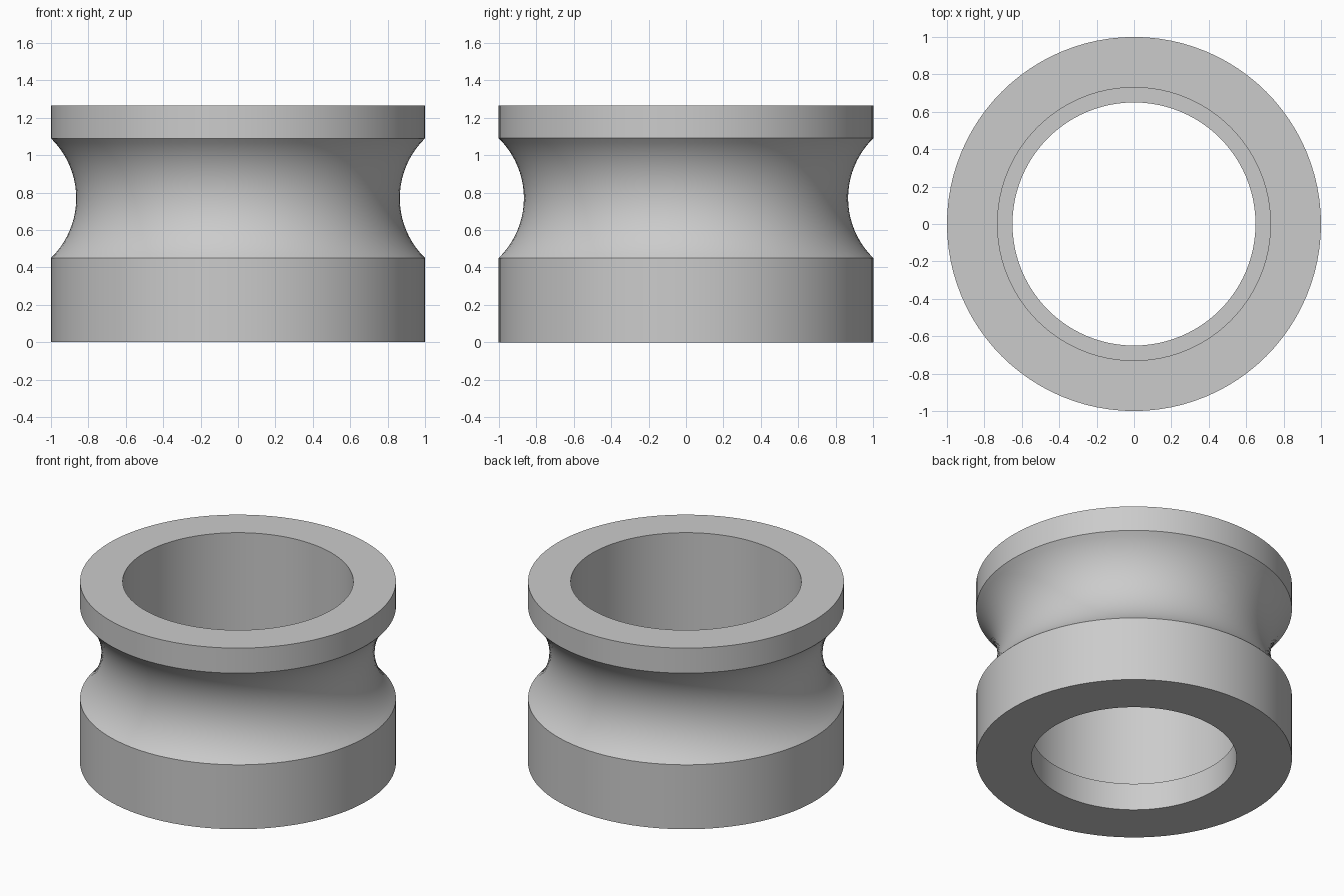
import bpy
import bmesh
import math

cube = bpy.data.objects.get("Cube")
if cube:
    bpy.data.objects.remove(cube, do_unlink=True)

SEGMENTS = 96
HEIGHT = 1.265
OUTER, BORE, LIP_BORE = 1.0, 0.73, 0.65
LIP_TOP = 0.19
GROOVE_LOW, GROOVE_HIGH, GROOVE_DEPTH = 0.45, 1.09, 0.135


def groove_arc(steps=20):
    """Circular concave arc running up the outside wall."""
    half = (GROOVE_HIGH - GROOVE_LOW) / 2
    mid = (GROOVE_HIGH + GROOVE_LOW) / 2
    radius = (half ** 2 + GROOVE_DEPTH ** 2) / (2 * GROOVE_DEPTH)
    centre = OUTER - GROOVE_DEPTH + radius
    sweep = math.asin(half / radius)
    angles = [sweep * (2 * i / steps - 1) for i in range(steps + 1)]
    return [(centre - radius * math.cos(a), mid + radius * math.sin(a)) for a in angles]


def lathe(name, profile, material):
    """Revolve a closed (radius, height) profile about the z axis."""
    bm = bmesh.new()
    rings = []
    for i in range(SEGMENTS):
        a = math.tau * i / SEGMENTS
        rings.append([bm.verts.new((r * math.cos(a), r * math.sin(a), z)) for r, z in profile])
    count = len(profile)
    for i in range(SEGMENTS):
        here, there = rings[i], rings[(i + 1) % SEGMENTS]
        for j in range(count):
            k = (j + 1) % count
            bm.faces.new((here[j], there[j], there[k], here[k]))
    bmesh.ops.recalc_face_normals(bm, faces=bm.faces[:])
    mesh = bpy.data.meshes.new(name)
    bm.to_mesh(mesh)
    bm.free()
    obj = bpy.data.objects.new(name, mesh)
    bpy.context.collection.objects.link(obj)
    mesh.materials.append(material)
    bpy.ops.object.select_all(action='DESELECT')
    obj.select_set(True)
    bpy.context.view_layer.objects.active = obj
    bpy.ops.object.shade_smooth_by_angle(angle=math.radians(30))
    return obj


# Plain grey material
grey = bpy.data.materials.new("light_grey")
grey.use_nodes = True
colour = (0.6, 0.6, 0.6, 1)
grey.diffuse_color = colour
grey.node_tree.nodes["Principled BSDF"].inputs["Base Color"].default_value = colour

# Grooved collar with a stepped bore
outside = [(OUTER, 0)] + groove_arc() + [(OUTER, HEIGHT)]
inside = [(BORE, HEIGHT), (BORE, LIP_TOP), (LIP_BORE, LIP_TOP), (LIP_BORE, 0)]
lathe("grooved_collar", outside + inside, grey)
